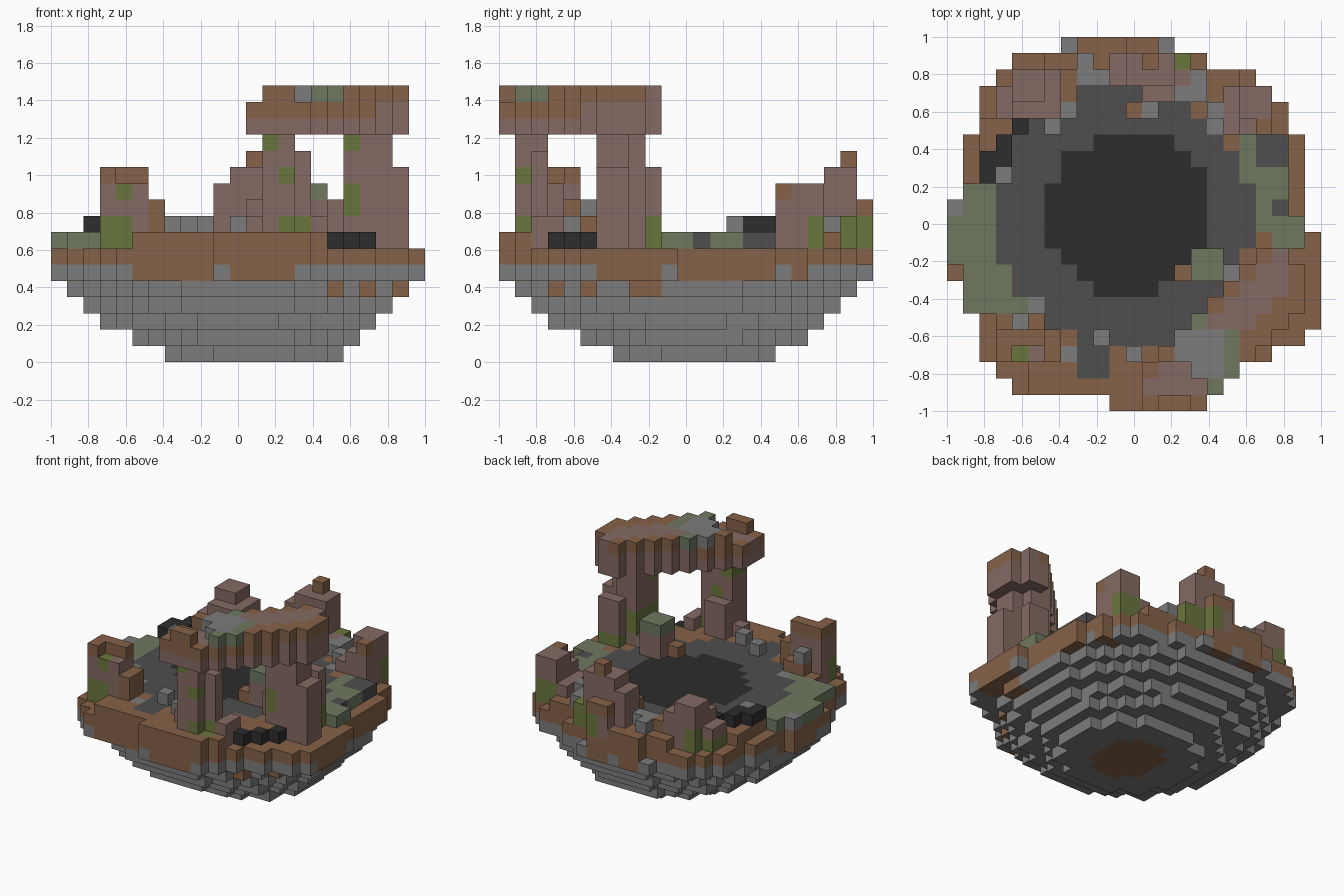
import bpy
import bmesh
from mathutils import Vector

cube = bpy.data.objects.get("Cube")
if cube:
    bpy.data.objects.remove(cube, do_unlink=True)

CELLS = 23
SIZE = 2 / CELLS
MID = CELLS // 2

# Flat colours, written as sRGB and converted to linear
PALETTE = {
    "stone": "7c7c7c", "dark_stone": "4e4e4e", "coal": "2d2d2d",
    "soil": "866248", "clay": "856a63", "lichen": "6e7860", "moss": "69763d",
}
NAMES = list(PALETTE)


def linear(text):
    v = int(text, 16) / 255
    return ((v + 0.055) / 1.055) ** 2.4 if v > 0.04 else v / 12.92


def make_material(name):
    h = PALETTE[name]
    colour = (linear(h[:2]), linear(h[2:4]), linear(h[4:]), 1)
    mat = bpy.data.materials.new(name)
    mat.use_nodes = True
    mat.diffuse_color = colour
    bsdf = mat.node_tree.nodes["Principled BSDF"]
    bsdf.inputs["Base Color"].default_value = colour
    bsdf.inputs["Roughness"].default_value = 0.9
    return mat


MATERIALS = [make_material(n) for n in NAMES]
cells = {}  # (i, j, k) -> (part, colour)


def fill(part, colour, x, y, z, rule=None):
    """Fill an inclusive block of cells, optionally limited by a rule."""
    for i in range(x[0], x[1] + 1):
        for j in range(y[0], y[1] + 1):
            if rule is None or rule(i, j):
                for k in range(z[0], z[1] + 1):
                    cells[i, j, k] = (part, colour)


def column(part, colour, x, y, top, cap=None):
    """A block standing on the ground layer, with an optional coloured cap."""
    fill(part, colour, x, y, (7, top))
    if cap:
        fill(part, cap, x, y, (top, top))


def paint(colour, x, y, z):
    """Recolour the cells that already exist in a block."""
    for c, (part, _) in list(cells.items()):
        if all(r[0] <= v <= r[1] for v, r in zip(c, (x, y, z))):
            cells[c] = (part, colour)


def disc(cx, cy, r):
    return lambda i, j: (i - cx) ** 2 + (j - cy) ** 2 <= r * r


# Plan outline of the island: first and last cell of every row, front to back
FIRST = [10, 4, 3, 2, 2, 2, 1, 1, 0, 0, 0, 0, 0, 1, 1, 1, 1, 2, 2, 2, 3, 4, 7]
LAST = [15, 16, 17, 19, 21, 22, 22, 22, 22, 22, 22, 21, 21, 21, 21, 21, 21, 20, 20, 19, 18, 15, 13]
ALL = (0, CELLS - 1)


def outline(i, j):
    return FIRST[j] <= i <= LAST[j]


# Stepped stone bowl
STEPS = [(12, 11.5, 5.4), (11.5, 11.5, 7), (11, 11, 8.5), (11, 11, 9.5), (11, 11, 10.5)]
for k, step in enumerate(STEPS):
    fill("bowl", "stone", ALL, ALL, (k, k), disc(*step))
fill("bowl", "soil", ALL, ALL, (0, 0), disc(12, 11.5, 2.8))
for i in (17, 19, 21):
    paint("soil", (i, i), (0, 9), (4, 4))
for j in (5, 18):
    paint("soil", (19, 22), (j, j), (4, 4))


# Soil rim with an uneven lower edge
def deep_soil(i, j):
    if not outline(i, j):
        return False
    if abs(i - MID) > abs(j - MID):
        if i < MID:
            return 10 <= j <= 13
        return 6 <= j <= 9 or 11 <= j <= 16 or j == 18
    if j < MID:
        return 5 <= i <= 9 or 11 <= i <= 14
    return 8 <= i <= 9 or 11 <= i <= 12


def rim_top(i, j):
    return outline(i, j) and not (j == 22 and i in (7, 13))


fill("rim", "stone", ALL, ALL, (5, 5), outline)
fill("rim", "soil", ALL, ALL, (5, 5), deep_soil)
fill("rim", "soil", ALL, ALL, (6, 6), rim_top)


# Ground layer, left open along the lower ledges
def ground(i, j):
    right = i == 22 or (i == 21 and j >= 12) or (i >= 20 and (j <= 9 or j >= 17))
    front = (i - j >= 14 and j >= 2) or (i <= 4 and j <= 2) or (i <= 2 and j <= 5)
    back = j - i >= 16 or i + j >= 38 or (i + j >= 36 and j == 21)
    left = (i == 1 and j >= 14) or (i == 0 and j == 8)
    return rim_top(i, j) and not (right or front or back or left)


fill("ground", "soil", ALL, ALL, (7, 7), ground)
fill("ground", "lichen", (0, 4), (6, 13), (7, 7), ground)
fill("ground", "lichen", (18, 20), (11, 16), (7, 7), ground)
fill("ground", "lichen", (20, 21), (10, 11), (7, 7), ground)
fill("ground", "dark_stone", ALL, ALL, (7, 7), disc(10.3, 11.5, 8))
fill("ground", "dark_stone", (8, 9), (2, 4), (7, 7))
fill("ground", "dark_stone", (19, 20), (15, 16), (7, 7))
fill("ground", "dark_stone", (20, 20), (12, 12), (7, 7))
fill("ground", "coal", ALL, ALL, (7, 7), disc(10.7, 11.6, 5.1))
for i, j in [(0, 12), (5, 6), (7, 3), (17, 18), (16, 17)]:
    fill("ground", "stone", (i, i), (j, j), (7, 7))

# Coal lumps beside the arch and on the left edge
for i, j in [(17, 3), (18, 4), (19, 5)]:
    fill("coal_lumps", "coal", (i, i), (j, j), (7, 7))
for i, j in [(4, 17), (3, 16), (3, 15), (2, 15), (2, 14)]:
    fill("coal_lumps", "coal", (i, i), (j, j), (8, 8))

# Loose stones
for i, j in [(3, 14), (9, 4), (11, 3), (8, 20), (9, 20), (8, 21), (7, 18), (6, 17), (12, 18),
             (14, 19), (15, 20), (15, 19), (16, 18), (17, 8)]:
    fill("loose_stones", "stone", (i, i), (j, j), (8, 8))

# Front left pillar
p = "front_left_pillar"
column(p, "clay", (4, 6), (3, 4), 9)
column(p, "soil", (6, 6), (3, 4), 9)
column(p, "clay", (3, 5), (3, 4), 10)
column(p, "clay", (3, 3), (3, 4), 11, "soil")
column(p, "clay", (4, 5), (4, 4), 11, "soil")
column(p, "soil", (4, 5), (5, 5), 8)
fill(p, "stone", (4, 4), (5, 5), (9, 9))
paint("moss", (3, 4), (3, 3), (7, 8))
paint("moss", (4, 4), (3, 3), (10, 10))

# Back left pillar
p = "back_left_pillar"
column(p, "clay", (3, 6), (18, 19), 8)
column(p, "clay", (4, 6), (18, 20), 9)
column(p, "clay", (4, 5), (19, 20), 10)
column(p, "soil", (7, 7), (19, 20), 8)
paint("moss", (4, 4), (20, 20), (7, 8))
paint("moss", (3, 3), (18, 19), (7, 7))

# Back pillar
p = "back_pillar"
column(p, "clay", (10, 14), (20, 21), 8)
column(p, "clay", (11, 12), (22, 22), 9, "soil")
column(p, "clay", (10, 13), (20, 21), 10)
column(p, "clay", (11, 13), (20, 21), 11)
column(p, "clay", (12, 12), (21, 21), 12, "soil")
column(p, "clay", (12, 13), (19, 19), 9)
column(p, "soil", (11, 11), (18, 18), 8)
paint("moss", (12, 14), (21, 22), (7, 8))

# Back right pillar
p = "back_right_pillar"
column(p, "clay", (17, 19), (17, 19), 8)
column(p, "clay", (18, 19), (17, 19), 9)
column(p, "clay", (18, 19), (18, 19), 10)
column(p, "clay", (19, 19), (17, 17), 10, "soil")
paint("moss", (18, 19), (19, 19), (7, 8))

# Short pillar inside the arch
p = "inner_pillar"
column(p, "clay", (15, 16), (8, 9), 10, "lichen")
column(p, "soil", (14, 14), (8, 8), 8)
column(p, "clay", (17, 17), (7, 7), 9)

# Arch legs
p = "arch_left_leg"
column(p, "clay", (13, 14), (1, 2), 13)
column(p, "clay", (15, 15), (2, 2), 12)
column(p, "clay", (16, 16), (2, 3), 8)
column(p, "clay", (13, 14), (3, 3), 10)
column(p, "clay", (12, 12), (2, 2), 8)
for x, z in [((13, 13), (13, 13)), ((14, 14), (11, 11)), ((14, 15), (8, 8)), ((15, 15), (7, 7))]:
    paint("moss", x, (1, 2), z)
p = "arch_right_leg"
column(p, "clay", (18, 19), (6, 8), 13)
column(p, "clay", (20, 20), (6, 7), 13)
column(p, "clay", (21, 21), (6, 7), 11)
column(p, "clay", (19, 20), (9, 9), 11)
paint("moss", (18, 18), (6, 8), (9, 10))
paint("moss", (18, 18), (6, 6), (13, 13))
paint("moss", (19, 20), (9, 9), (7, 8))


# Diagonal arch top with a notch near its front end
def span(i, j):
    return 10 <= i - j <= 15 and i + j < 30


def span_edge(i, j):
    return span(i, j) and (i - j >= 14 or i - j == 10 or i == 21 or j == 0)


def crest(i, j):
    notch = (i <= 15 and j == 1) or (i <= 14 and j == 2) or (i == 15 and j == 0)
    return span(i, j) and not notch


p = "arch_top"
fill(p, "clay", (12, 21), (0, 9), (14, 15), span)
fill(p, "soil", (12, 19), (0, 4), (15, 15), span_edge)
paint("clay", (13, 15), (1, 2), (15, 15))
fill(p, "clay", (13, 21), (0, 9), (16, 16), crest)
fill(p, "soil", (13, 21), (0, 9), (16, 16), lambda i, j: crest(i, j) and span_edge(i, j))
fill(p, "lichen", (13, 17), (1, 4), (16, 16), lambda i, j: crest(i, j) and i + j >= 17)
fill(p, "lichen", (15, 15), (5, 5), (16, 16))
fill(p, "stone", (14, 16), (2, 4), (16, 16), lambda i, j: crest(i, j) and i + j <= 20)

# Build one object per part from the faces that are open to the air
AXES = [Vector(s * (n == a) for n in range(3)) for a in range(3) for s in (1, -1)]
for part in sorted({v[0] for v in cells.values()}):
    bm = bmesh.new()
    for c, (owner, colour) in cells.items():
        if owner != part:
            continue
        centre = Vector(c) + Vector((0.5, 0.5, 0.5))
        for d in AXES:
            if tuple(int(v) for v in Vector(c) + d) in cells:
                continue
            u = Vector((d.y, d.z, d.x))
            w = d.cross(u)
            corners = [centre + (d + a * u + b * w) / 2
                       for a, b in ((-1, -1), (1, -1), (1, 1), (-1, 1))]
            face = bm.faces.new([bm.verts.new(q * SIZE - Vector((1, 1, 0))) for q in corners])
            face.material_index = NAMES.index(colour)
    bmesh.ops.remove_doubles(bm, verts=bm.verts, dist=SIZE / 100)
    mesh = bpy.data.meshes.new(part)
    for mat in MATERIALS:
        mesh.materials.append(mat)
    bm.to_mesh(mesh)
    bm.free()
    bpy.context.collection.objects.link(bpy.data.objects.new(part, mesh))
